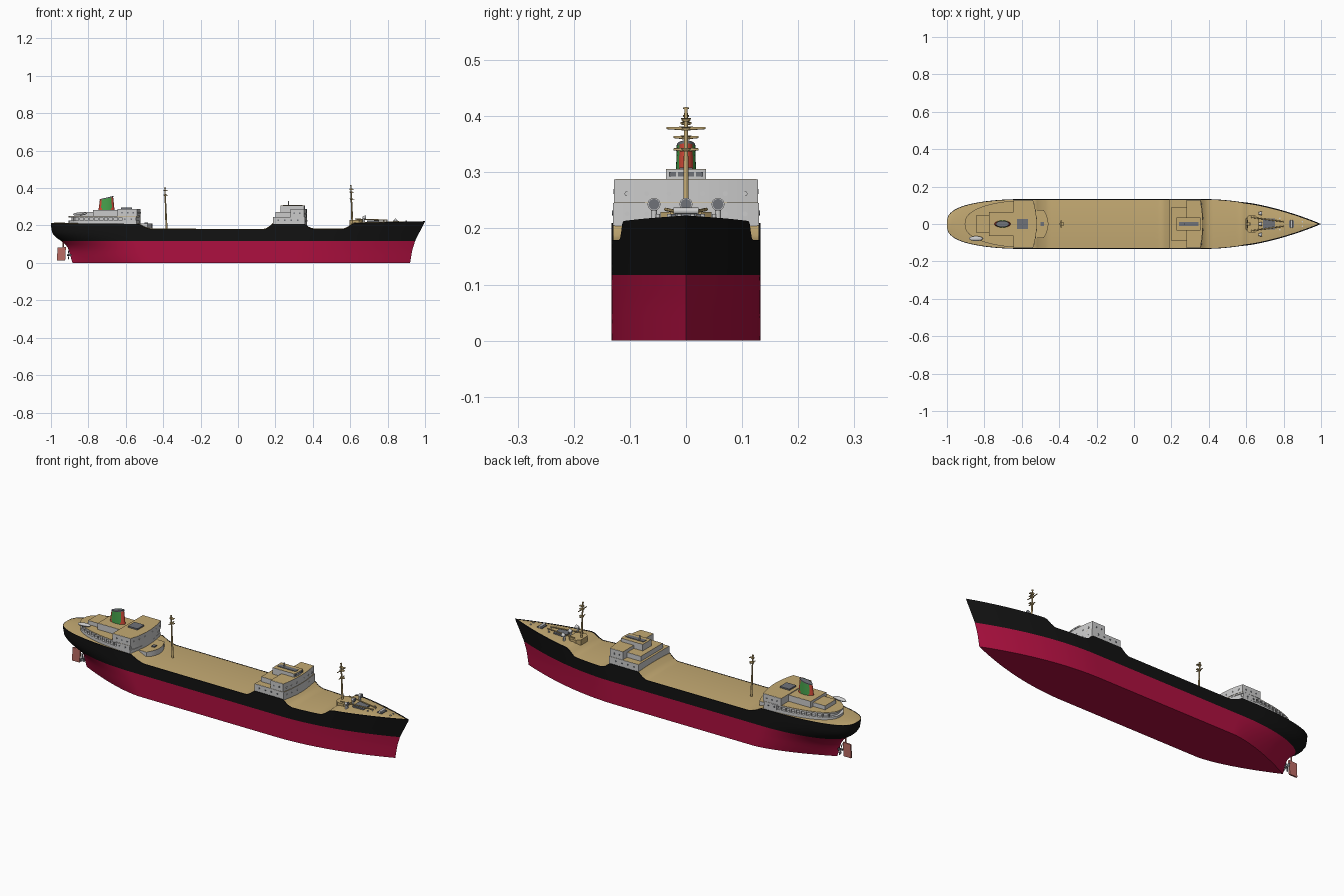
import bpy, bmesh
from math import cos, sin, pi, radians
from mathutils import Vector

if "Cube" in bpy.data.objects:
    bpy.data.objects.remove(bpy.data.objects["Cube"])


def material(name, rgb):
    m = bpy.data.materials.new(name)
    m.diffuse_color = (*rgb, 1)
    m.use_nodes = True
    m.node_tree.nodes["Principled BSDF"].inputs["Base Color"].default_value = m.diffuse_color
    return m


RED = material("hull_red", (.42, .005, .05))
BLACK = material("hull_black", (.006, .006, .006))
TAN = material("deck_tan", (.55, .40, .17))
GREEN = material("funnel_green", (.06, .35, .07))
ORANGE = material("funnel_red", (.65, .07, .04))
RUST = material("rudder_rust", (.5, .15, .13))
DARK = material("dark_grey", (.16, .17, .19))


def make(name, verts, faces, mat=None, smooth=None):
    bm = bmesh.new()
    vs = [bm.verts.new(v) for v in verts]
    for f in faces:
        bm.faces.new([vs[i] for i in f])
    bmesh.ops.remove_doubles(bm, verts=bm.verts, dist=1e-5)
    bmesh.ops.recalc_face_normals(bm, faces=bm.faces)
    me = bpy.data.meshes.new(name)
    bm.to_mesh(me)
    bm.free()
    ob = bpy.data.objects.new(name, me)
    bpy.context.collection.objects.link(ob)
    if mat:
        me.materials.append(mat)
    if smooth:
        bpy.ops.object.select_all(action='DESELECT')
        ob.select_set(True)
        bpy.context.view_layer.objects.active = ob
        bpy.ops.object.shade_smooth_by_angle(angle=radians(smooth))
    return ob


def loft(name, rows, mat, smooth=30, mirror=False):
    n = len(rows[0])
    verts = [v for r in rows for v in r]
    faces = [(i*n+j, i*n+j+1, i*n+n+j+1, i*n+n+j) for i in range(len(rows)-1) for j in range(n-1)]
    if mirror:
        k = len(verts)
        verts += [(x, -y, z) for x, y, z in verts]
        faces += [tuple(k+i for i in reversed(f)) for f in faces]
    return make(name, verts, faces, mat, smooth)


def prism(name, pts, z0, z1, mat=None):
    n = len(pts)
    faces = [tuple(range(n)), tuple(range(n, 2*n))] + [(i, (i+1) % n, (i+1) % n+n, i+n) for i in range(n)]
    return make(name, [(x, y, z0) for x, y in pts] + [(x, y, z1) for x, y in pts], faces, mat, 30)


def box(name, x0, x1, w, z0, z1, mat=None, y=0):
    return prism(name, [(x0, y-w), (x1, y-w), (x1, y+w), (x0, y+w)], z0, z1, mat)


def tube(name, a, b, r0, r1=None, mat=None, n=12):
    a, b = Vector(a), Vector(b)
    r1 = r0 if r1 is None else r1
    q = (b-a).to_track_quat('Z', 'Y')
    ring = [Vector((cos(2*pi*i/n), sin(2*pi*i/n), 0)) for i in range(n)]
    faces = [tuple(range(n)), tuple(range(n, 2*n))] + [(i, (i+1) % n, (i+1) % n+n, i+n) for i in range(n)]
    return make(name, [a+q @ (v*r0) for v in ring] + [b+q @ (v*r1) for v in ring], faces, mat, 40)


def house(name, pts, z0, z1):
    # grey walls with a tan deck on the roof
    prism(name, pts, z0, z1-.003)
    prism(name + "_roof_edge", pts, z1-.003, z1-.0005)
    prism(name + "_roof", [(x, y*.985) for x, y in pts], z1-.0005, z1, TAN)


def curved(x0, xf, w, bulge):
    # plan outline with a bowed front
    return [(x0, -w)] + [(xf - bulge*(i/6)**2, w*i/6) for i in range(-6, 7)] + [(x0, w)]


def lerp(t, pts):
    for (a, u), (b, v) in zip(pts, pts[1:]):
        if t <= b:
            return u + (v-u)*max(0, (t-a)/(b-a))
    return pts[-1][1]


# hull lines: stern and stem profile, sheer line
STERN = [(0, -.885), (.05, -.9), (.09, -.912), (.117, -.945), (.14, -.98), (.165, -.995), (.2, -1)]
STEM = [(0, .92), (.07, .932), (.12, .948), (.222, 1)]
FULL = [(0, 1), (.06, .8), (.117, .5), (.16, .36), (.2, .34)]
SHEER = [(-1, .211), (-.53, .209), (-.50, .193), (-.46, .179), (.155, .178), (.172, .188), (.19, .209),
         (.365, .209), (.385, .19), (.42, .179), (.585, .18), (.60, .19), (.62, .213), (1, .223)]


def hull_point(X, z):
    a, b = lerp(z, STERN), lerp(z, STEM)
    x = a + (b-a)*(X+1)/2
    s, t = min(1, max(0, (x-a)/.4)), min(1, max(0, (b-x)/.6))
    p = 1.5 + min(z, .12)*4
    return x, .133*(1-(1-s)**p)**lerp(z, FULL)*(1-(1-t)**1.9), z


N = 180
XS = [-cos(pi*i/N) for i in range(N+1)]
red, black, deck = [], [], []
for X in XS:
    side = [hull_point(X, z) for z in (.117, .1, .08, .06, .04, .02, 0)]
    red.append(side + [(x, -y, z) for x, y, z in reversed(side)])
    top = lerp(X, SHEER)
    side = [hull_point(X, .117+(top-.117)*k/6) for k in range(7)]
    x, y, z = side[-1]
    inner = max(0, y-.0035-(.003 if X > .6 else 0))
    black.append(side + [(x, inner, z), (x, inner, z-.002)])
    deck.append([(x, inner*k/4, z-.001+.005*(1-(k/4)**2)*min(1, y/.06)) for k in range(-4, 5)])
loft("lower_hull", red, RED)
loft("upper_hull", black, BLACK, mirror=True)
loft("deck", deck, TAN)

# rudder and propeller
make("rudder", [(x, y, z) for y in (-.004, .004) for x, z in ((-.968, .012), (-.924, .012), (-.92, .085), (-.965, .082))],
     [(0, 1, 2, 3), (4, 5, 6, 7), (0, 1, 5, 4), (1, 2, 6, 5), (2, 3, 7, 6), (3, 0, 4, 7)], RUST)
tube("rudder_stock", (-.935, 0, .08), (-.935, 0, .14), .004, mat=RUST)
tube("propeller_hub", (-.88, 0, .042), (-.913, 0, .042), .008, .004, DARK)
for i in range(4):
    a = pi*i/2 + .4
    d, e = Vector((0, cos(a), sin(a))), Vector((.3, -sin(a), cos(a)))
    c = Vector((-.906, 0, .042))
    make("propeller_blade", [c, c+d*.018+e*.009, c+d*.031, c+d*.018-e*.009], [(0, 1, 2, 3)], DARK)


# aft house: open gallery around an inner core, with rounded stern end
def aft_outline(inset, x0=-.905):
    side = []
    for i in range(25):
        s = (i/24)**2
        side.append((x0+inset + s*(.35-inset), (.128-inset)*(1-(1-s)**2)**.42))
    front = [(-.522-.02*(k/6)**2, (.128-inset)*k/6) for k in range(6, -7, -1)]
    return side + front + [(x, -y) for x, y in reversed(side[1:])]


outer = aft_outline(0)
prism("aft_house_core", aft_outline(.014), .205, .249)
prism("gallery_bulwark", outer, .205, .226)
prism("gallery_beam", outer, .243, .249)
prism("aft_house_deck", [(x, y*.99) for x, y in outer], .249, .251, TAN)
box("gallery_forward_wall", -.62, -.545, .128, .222, .246)
for i in range(11):
    x = -.875 + i*.026
    s = min(1, (x+.905)/.35)
    y = .128*(1-(1-s)**2)**.42 - .003
    for sg in (-1, 1):
        box("gallery_post", x-.004, x+.004, .0025, .224, .245, y=y*sg)
house("aft_upper_house", curved(-.645, -.52, .127, .02), .25, .288)
house("funnel_house", [(-.775, -.065), (-.64, -.065), (-.64, .065), (-.775, .065)], .25, .284)
house("aft_rear_house", [(-.845, -.045), (-.77, -.045), (-.77, .045), (-.845, .045)], .25, .272)
house("poop_front_step", curved(-.54, -.458, .075, .025), .175, .212)
box("skylight", -.625, -.568, .028, .288, .295, DARK)
box("pump_hatch", -.5, -.482, .01, .212, .217, DARK)

# funnel: raked oval, green sides, red ends, dark cap
def funnel_ring(k, grow=1):
    cx, rx, ry, lift = -.703+.0*k, .043-.008*k, .019-.003*k, .008*k
    return [(cx + cos(2*pi*i/32)*rx*grow, sin(2*pi*i/32)*ry*grow,
             .282+.067*k + cos(2*pi*i/32)*lift) for i in range(33)]


funnel = loft("funnel", [funnel_ring(k/6) for k in range(7)], ORANGE, 50)
funnel.data.materials.append(GREEN)
for p in funnel.data.polygons:
    if abs(p.center.x+.703) < .026:
        p.material_index = 1
make("funnel_top", funnel_ring(.97)[:32], [tuple(range(32))], DARK)
loft("funnel_cap", [funnel_ring(.93, 1.03), funnel_ring(1.0, 1.03), funnel_ring(1.0, .9)], DARK)

# lifeboat on the near side of the aft deck
rows = []
for i in range(13):
    t = -1 + i/6
    w = max(0, 1-t*t)**.5
    rows.append([(-.845+.038*t, -.078+.013*w*cos(a*pi/8), .262+.003*t+.009*w*sin(a*pi/8)) for a in range(17)])
loft("lifeboat", rows, None)

# midship bridge house
house("bridge_lower_house", curved(.188, .37, .130, .012), .20, .246)
house("bridge_wing_deck", curved(.28, .368, .128, .014), .245, .288)
house("bridge_aft_house", [(.2, -.092), (.285, -.092), (.285, .092), (.2, .092)], .245, .272)
house("wheelhouse", curved(.228, .358, .036, .004), .27, .306)
box("wheelhouse_hatch", .24, .345, .012, .306, .309, DARK)
tube("signal_post", (.27, 0, .305), (.27, 0, .33), .003)
for y in (-.024, -.008, .008, .024):
    box("wheelhouse_window", .35, .3585, .006, .293, .301, DARK, y)

# portholes: bridge front, aft house front, and house sides
for y in (-.105, -.07, -.03, .03, .07, .105):
    for z in (.226, .262):
        x = .3695 - .012*(y/.13)**2 - (.002 if z > .25 else 0)
        tube("bridge_porthole", (x-.004, y, z), (x+.0015, y, z), .0045)
    x = -.52-.02*(y/.127)**2
    tube("aft_porthole", (x-.004, y, .268), (x+.0015, y, .268), .0045)
for sg in (-1, 1):
    for w, z, xs in ((.130, .228, (.215, .25, .285, .32)), (.128, .266, (.3, .33)),
                     (.127, .268, (-.62, -.59, -.56)), (.128, .234, (-.605, -.57))):
        for x in xs:
            tube("side_porthole", (x, sg*(w-.004), z), (x, sg*(w+.0015), z), .0045, mat=DARK)

# masts with crosstrees
def mast(name, x, z0, z1, arms):
    tube(name, (x, 0, z0), (x-.009, 0, z1), .0055, .003, TAN)
    for z, w in arms:
        xm = x-.009*(z-z0)/(z1-z0)
        for sg in (-1, 1):
            tube(name + "_crosstree", (xm, 0, z), (xm, sg*w, z+.001), .0035, .002, TAN)
        tube(name + "_collar", (xm, 0, z-.003), (xm, 0, z+.003), .007, .009, TAN)
        box(name + "_platform", xm-.004, xm+.016, .007, z-.001, z+.002, TAN)
    tube(name + "_cap", (x-.009, 0, z1-.003), (x-.009, 0, z1), .005, mat=TAN)


mast("aft_mast", -.382, .178, .402, ((.362, .022), (.387, .01)))
mast("fore_mast", .612, .2, .416, ((.34, .022), (.378, .035), (.394, .006)))

# forecastle fittings: mast house, derricks, hatch, windlass, ventilators
prism("mast_house", [(.595, -.028), (.612, -.045), (.648, -.045), (.665, -.028), (.665, .028),
                     (.648, .045), (.612, .045), (.595, .028)], .18, .229, TAN)
box("fore_hatch", .69, .755, .03, .21, .226, DARK)
box("windlass_bed", .828, .856, .02, .215, .227, DARK)
tube("windlass_drum", (.842, -.022, .231), (.842, .022, .231), .006)
for sg in (-1, 1):
    tube("derrick_boom", (.625, sg*.036, .234), (.8, sg*.012, .229), .003, mat=TAN)
    tube("boom_rest", (.795, sg*.013, .215), (.795, sg*.013, .229), .003)
    for x, y in ((.675, .05), (.78, .03), (.9, .012)):
        tube("bollard", (x, sg*y, .212), (x, sg*y, .226), .004)
for y in (-.057, 0, .057):
    tube("ventilator_stem", (.672, y, .208), (.672, y, .243), .0055)
    tube("ventilator_cowl", (.666, y, .243), (.683, y, .243), .006, .0115, n=20)
    tube("ventilator_mouth", (.683, y, .243), (.6835, y, .243), .0095, mat=DARK, n=20)
